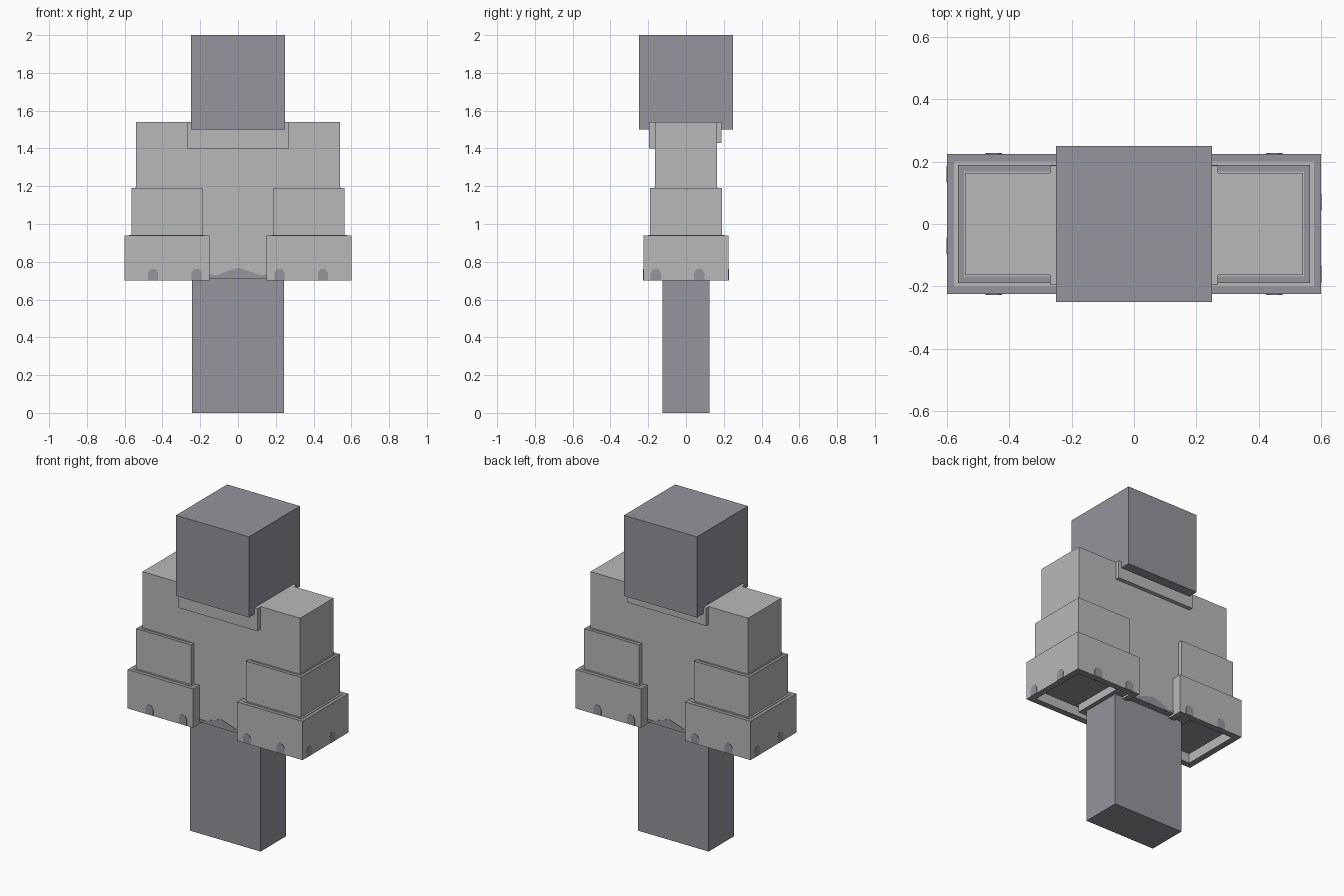
import bpy
import bmesh
import math
from mathutils import Matrix

if "Cube" in bpy.data.objects:
    bpy.data.objects.remove(bpy.data.objects["Cube"], do_unlink=True)


def material(name, colour):
    mat = bpy.data.materials.new(name)
    mat.use_nodes = True
    mat.diffuse_color = colour
    bsdf = next(n for n in mat.node_tree.nodes if n.type == 'BSDF_PRINCIPLED')
    bsdf.inputs["Base Color"].default_value = colour
    bsdf.inputs["Roughness"].default_value = 0.8
    return mat


LIGHT = material("light grey", (0.485, 0.485, 0.485, 1))
DARK = material("dark grey", (0.305, 0.297, 0.332, 1))


def finish(bm, name, mats):
    bmesh.ops.recalc_face_normals(bm, faces=bm.faces)
    mesh = bpy.data.meshes.new(name)
    bm.to_mesh(mesh)
    bm.free()
    for mat in mats:
        mesh.materials.append(mat)
    obj = bpy.data.objects.new(name, mesh)
    bpy.context.collection.objects.link(obj)
    return obj


def box(name, x, y, z, mat, dark_top=False, dark_bottom=False, recess=None):
    """Box from ranges; recess = (rim width, depth) hollows the underside."""
    bm = bmesh.new()
    bmesh.ops.create_cube(bm, size=1)
    for v in bm.verts:
        v.co = [lo + (c + 0.5) * (hi - lo) for c, (lo, hi) in zip(v.co, (x, y, z))]
    bm.normal_update()
    for f in bm.faces:
        if (dark_top and f.normal.z > 0.5) or (dark_bottom and f.normal.z < -0.5):
            f.material_index = 1
    if recess:
        rim, depth = recess
        bottom = min(bm.faces, key=lambda f: f.calc_center_median().z)
        bmesh.ops.inset_region(bm, faces=[bottom], thickness=rim)
        # second loop turns into the light inner wall
        walls = bmesh.ops.inset_region(bm, faces=[bottom], thickness=0.0005)["faces"]
        for f in walls:
            f.material_index = 0
        for v in bottom.verts:
            v.co.z += depth
    return finish(bm, name, [mat, DARK])


def wall_plate(name, outline, distance, angle, mat):
    """Thin plate from a (u, z) outline on a wall facing -y turned by angle."""
    bm = bmesh.new()
    face = bm.faces.new([bm.verts.new((u, -distance - 0.002, z)) for u, z in outline])
    out = bmesh.ops.extrude_face_region(bm, geom=[face])["geom"]
    moved = [g for g in out if isinstance(g, bmesh.types.BMVert)]
    bmesh.ops.translate(bm, verts=moved, vec=(0, 0.004, 0))
    bmesh.ops.rotate(bm, verts=bm.verts, cent=(0, 0, 0),
                     matrix=Matrix.Rotation(math.radians(angle), 3, 'Z'))
    return finish(bm, name, [mat])


def arch(u):
    w, z0, h = 0.027, 0.701, 0.06
    return [(u - w, z0), (u + w, z0), (u + w, z0 + h * 0.65),
            (u + w * 0.5, z0 + h), (u - w * 0.5, z0 + h), (u - w, z0 + h * 0.65)]


# Body core
box("head", (-0.25, 0.25), (-0.25, 0.25), (1.5, 2.0), DARK)
box("legs", (-0.243, 0.243), (-0.125, 0.125), (0, 0.73), DARK)
box("torso", (-0.27, 0.27), (-0.163, 0.163), (0.712, 1.54), LIGHT, dark_bottom=True)

# Collar plates, front and back
box("collar_front", (-0.27, 0.27), (-0.195, -0.15), (1.40, 1.54), LIGHT)
box("collar_back", (-0.27, 0.27), (0.15, 0.188), (1.43, 1.54), LIGHT)


# Arms with stepped sleeves
def span(side, lo, hi):
    return tuple(sorted((side * lo, side * hi)))


for side, label in ((1, "left"), (-1, "right")):
    box(label + "_shoulder", span(side, 0.27, 0.54), (-0.163, 0.163), (0.95, 1.54), LIGHT)
    box(label + "_upper_cuff", span(side, 0.188, 0.565), (-0.19, 0.19), (0.92, 1.19),
        LIGHT, dark_top=True)
    box(label + "_lower_cuff", span(side, 0.15, 0.60), (-0.225, 0.225), (0.70, 0.94),
        LIGHT, dark_top=True, dark_bottom=True, recess=(0.055, 0.06))
    # Pale trim lying on each ledge
    box(label + "_upper_trim", span(side, 0.208, 0.546), (-0.169, 0.169), (1.185, 1.193), LIGHT)
    box(label + "_lower_trim", span(side, 0.178, 0.577), (-0.201, 0.201), (0.935, 0.943), LIGHT)

# Dark notches along the cuff hems
for angle, face in ((0, "front"), (180, "back")):
    for i, u in enumerate((-0.45, -0.22, 0.22, 0.45)):
        wall_plate(f"cuff_notch_{face}_{i + 1}", arch(u), 0.225, angle, DARK)
for angle, face in ((90, "left"), (-90, "right")):
    for i, u in enumerate((-0.16, 0.07)):
        wall_plate(f"cuff_notch_{face}_{i + 1}", arch(u), 0.60, angle, DARK)

# Wavy dark hem at the waist, front and back
wave = [(-0.15, 0.714), (0.15, 0.714), (0.15, 0.733), (0.12, 0.728), (0.085, 0.74),
        (0.04, 0.755), (0, 0.768), (-0.04, 0.755), (-0.085, 0.74), (-0.12, 0.728),
        (-0.15, 0.735)]
for angle, face in ((0, "front"), (180, "back")):
    wall_plate("waist_hem_" + face, wave, 0.163, angle, DARK)
